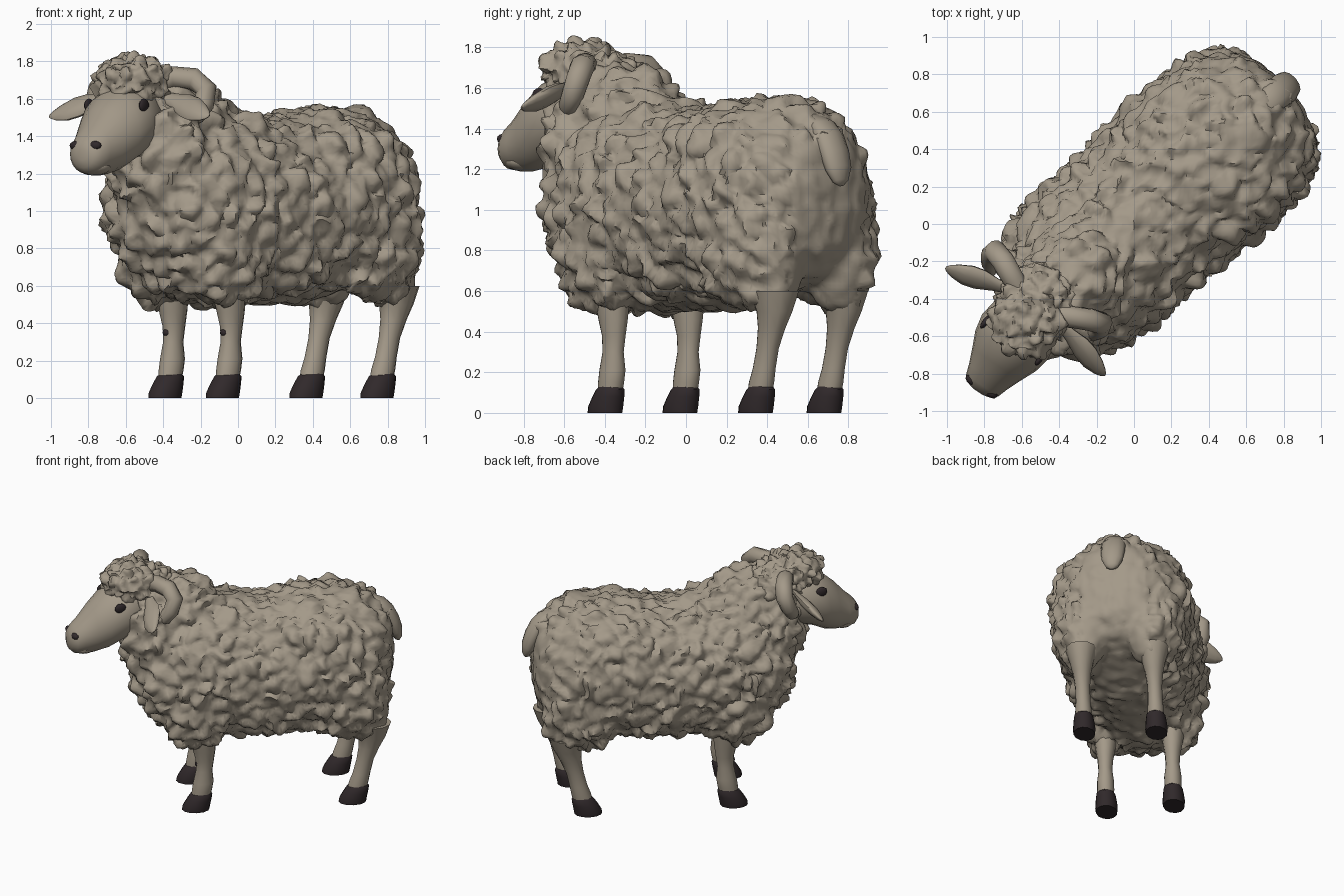
import bpy, bmesh, math
from mathutils import Vector, Matrix, noise

if "Cube" in bpy.data.objects:
    bpy.data.objects.remove(bpy.data.objects["Cube"])

UP = Vector((0, 0, 1))
BACK = Vector((.74, .67, 0)).normalized()      # body axis, towards the tail
LEFT = Vector((.67, -.74, 0)).normalized()     # towards the animal's left
HF = Vector((-.56, -.83, 0)).normalized()      # head direction
HL = Vector((.83, -.56, 0)).normalized()       # left of the head
POLL = Vector((-.58, -.52, 0))


def body(s, t, z):
    return BACK * s + LEFT * t + UP * z


def head(l, d, z):
    return POLL + HL * l + HF * d + UP * z


def material(name, rgb):
    m = bpy.data.materials.new(name)
    m.diffuse_color = (*rgb, 1)
    m.use_nodes = True
    m.node_tree.nodes["Principled BSDF"].inputs["Base Color"].default_value = m.diffuse_color
    return m


CREAM = material("wool_cream", (.37, .32, .25))
DARK = material("hoof_dark", (.03, .022, .024))


def finish(name, bm, mat, angle=45):
    bmesh.ops.recalc_face_normals(bm, faces=bm.faces[:])
    me = bpy.data.meshes.new(name)
    bm.to_mesh(me)
    bm.free()
    ob = bpy.data.objects.new(name, me)
    bpy.context.collection.objects.link(ob)
    me.materials.clear()
    me.materials.append(mat)
    bpy.ops.object.select_all(action='DESELECT')
    ob.select_set(True)
    bpy.context.view_layer.objects.active = ob
    bpy.ops.object.shade_smooth_by_angle(angle=math.radians(angle))
    return ob


def loft(bm, stations, n=16):
    """Closed skin over elliptical rings given as (centre, side vector, up vector)."""
    rings = []
    for c, a, b in stations:
        rings.append([bm.verts.new(c + a * math.cos(k * math.tau / n) + b * math.sin(k * math.tau / n))
                      for k in range(n)])
    for p, q in zip(rings, rings[1:]):
        for k in range(n):
            bm.faces.new((p[k], p[(k + 1) % n], q[(k + 1) % n], q[k]))
    bm.faces.new(rings[0][::-1])
    bm.faces.new(rings[-1])


def ball(bm, c, a, b, u, seg=20):
    m = Matrix((a, b, u)).transposed().to_4x4()
    m.translation = c
    bmesh.ops.create_uvsphere(bm, u_segments=seg, v_segments=seg // 2, radius=1, matrix=m)


def fleece(name, bm, voxel, amp, freq, mask):
    """Fuse overlapping forms, then ruffle them into woolly clumps."""
    ob = finish(name + "_form", bm, CREAM)
    rm = ob.modifiers.new("fuse", 'REMESH')
    rm.mode, rm.voxel_size = 'VOXEL', voxel
    sm = ob.modifiers.new("soften", 'SMOOTH')
    sm.factor, sm.iterations = .5, 6
    ev = ob.evaluated_get(bpy.context.evaluated_depsgraph_get())
    out = bmesh.new()
    out.from_mesh(ev.to_mesh())
    ev.to_mesh_clear()
    bpy.data.objects.remove(ob)
    out.normal_update()
    moves = []
    for v in out.verts:
        p = v.co * freq
        d = noise.voronoi(p * 7.5 + noise.noise_vector(p * 6) * .6)[0]
        h = min(d[1] - d[0], .6) * .11 - .018 + noise.noise(p * 15) * .025
        side = noise.noise_vector(p * 14) * .026
        moves.append((v.normal * h + side) * amp * mask(v.co))
    for v, m in zip(out.verts, moves):
        v.co += m
    return finish(name, out, CREAM, 60)


# Fleece of the trunk: rows are (s, half width, bottom, top)
trunk = [(-.70, .18, .85, 1.15), (-.65, .32, .70, 1.32), (-.54, .42, .58, 1.50), (-.36, .46, .50, 1.58),
         (-.1, .47, .49, 1.55), (.15, .48, .50, 1.50), (.4, .50, .50, 1.54), (.62, .50, .55, 1.56),
         (.82, .46, .62, 1.54), (.97, .36, .68, 1.47), (1.06, .24, .80, 1.36), (1.09, .12, .95, 1.22)]
bm = bmesh.new()
loft(bm, [(body(s, 0, (lo + hi) / 2), LEFT * w, UP * (hi - lo) / 2) for s, w, lo, hi in trunk], 28)
for e in (-1, 1):
    # shoulders, thighs and hip bulk
    ball(bm, body(-.32, .25 * e, .84), BACK * .29, LEFT * .2, UP * .36)
    ball(bm, body(.74, .28 * e, .88), BACK * .29, LEFT * .19, UP * .38)
    ball(bm, body(.87, .23 * e, .82), BACK * .18, LEFT * .18, UP * .34)
    ball(bm, body(.55, .25 * e, 1.2), BACK * .42, LEFT * .23, UP * .29)
    ball(bm, body(.2, .24 * e, .95), BACK * .5, LEFT * .24, UP * .38)
# neck and bib
ball(bm, body(-.46, 0, 1.44), BACK * .36, LEFT * .28, UP * .28)
ball(bm, body(-.60, .02, 1.3), BACK * .25, LEFT * .34, UP * .36)
ball(bm, body(-.55, 0, 1.0), BACK * .21, LEFT * .42, UP * .33)


def bald(p):
    s, t = p.dot(BACK), abs(p.dot(LEFT))
    if (s > .9 and t < .24 and p.z < 1.35) or (s > .55 and t < .2 and p.z < .9):
        return .25
    if p.z < .62 and t < .22 and s > -.2:
        return .4
    return 1


fleece("body_fleece", bm, .026, .8, 1.0, bald)

# Woolly cap on the head
bm = bmesh.new()
ball(bm, head(0, -.02, 1.695), HL * .205, HF * .215, UP * .135)
ball(bm, head(0, -.15, 1.61), HL * .21, HF * .2, UP * .17)
fleece("head_fleece", bm, .018, .65, 1.5, lambda p: 1)

# Face: rows are (forward, centre height, half width, half height)
face = [(-.12, 1.49, .13, .15), (-.02, 1.485, .195, .2), (.1, 1.46, .213, .205), (.19, 1.42, .195, .21),
        (.28, 1.37, .155, .18), (.36, 1.325, .122, .135), (.415, 1.305, .104, .105), (.445, 1.30, .07, .07),
        (.455, 1.30, .03, .03)]
bm = bmesh.new()
loft(bm, [(head(0, d, z), HL * w, UP * h) for d, z, w, h in face], 20)
finish("face", bm, CREAM, 60)

# Mouth lip
bm = bmesh.new()
ball(bm, head(0, .34, 1.24), HL * .1, HF * .09, UP * .05, 16)
finish("lower_lip", bm, CREAM)

for e, tag in ((1, "left"), (-1, "right")):
    # eyes and nostrils
    bm = bmesh.new()
    ball(bm, head(.177 * e, .125, 1.565), HL * .016, HF * .042, UP * .036, 14)
    finish(tag + "_eye", bm, DARK)
    bm = bmesh.new()
    ball(bm, head(.06 * e, .42, 1.35), HL * .04, HF * .026, UP * .025, 12)
    finish(tag + "_nostril", bm, DARK)

    # leaf shaped ears
    bm = bmesh.new()
    a, b = head(.17 * e, -.09, 1.61), head(.515 * e, .0, 1.51)
    flat = Vector((0, 0, .72)) - HF * .68
    thin = (b - a).normalized().cross(flat)
    loft(bm, [(a.lerp(b, f), flat * w, thin * w * .45) for f, w in
              ((0, .035), (.2, .05), (.45, .08), (.65, .082), (.85, .055), (.95, .03), (1, .01))], 10)
    finish(tag + "_ear", bm, CREAM, 60)

    # curled horns
    path = [head(l * e, d, z) for l, d, z in ((.08, -.1, 1.67), (.18, -.15, 1.715), (.28, -.2, 1.705),
            (.345, -.22, 1.65), (.35, -.19, 1.57), (.33, -.15, 1.51), (.29, -.11, 1.47))]
    bm = bmesh.new()
    st = []
    for i, (c, r) in enumerate(zip(path, (.055, .06, .062, .06, .056, .048, .02))):
        tan = (path[min(i + 1, 6)] - path[max(i - 1, 0)]).normalized()
        u = tan.cross(HF).normalized()
        st.append((c, u * r, tan.cross(u) * r))
    loft(bm, st, 10)
    finish(tag + "_horn", bm, CREAM, 60)

# Legs: rows are (s, height, radius)
front = [(-.285, .09, .06), (-.275, .15, .064), (-.265, .21, .064), (-.26, .30, .052), (-.255, .38, .058),
         (-.26, .46, .072), (-.27, .58, .09)]
rear = [(.79, .09, .06), (.805, .15, .062), (.825, .22, .056), (.85, .32, .055), (.88, .42, .068),
        (.90, .5, .088), (.90, .6, .12)]
hoof = [(-.025, 0, .098, .076), (-.02, .03, .098, .08), (.0, .08, .088, .074), (.015, .115, .078, .068),
        (.02, .135, .055, .055)]
for nm, rows, foot, t, ds in (("front_left", front, -.295, .24, -.01), ("front_right", front, -.295, -.24, .01),
                              ("rear_left", rear, .785, .245, .02), ("rear_right", rear, .78, -.26, -.03)):
    bm = bmesh.new()
    loft(bm, [(body(s + ds, t, z), BACK * r * 1.12, LEFT * r * .95) for s, z, r in rows], 12)
    finish(nm + "_leg", bm, CREAM, 60)
    bm = bmesh.new()
    loft(bm, [(body(foot + ds + o, t, z), BACK * a, LEFT * b) for o, z, a, b in hoof], 12)
    finish(nm + "_hoof", bm, DARK, 40)
    if rows is front:
        # small dark mark on the shin
        bm = bmesh.new()
        ball(bm, body(-.314 + ds, t, .35), BACK * .012, LEFT * .022, UP * .018, 10)
        finish(nm + "_shin_mark", bm, DARK)

# Tail lying over the rump
bm = bmesh.new()
loft(bm, [(body(s, 0, z), LEFT * w, (BACK * .9 + UP * .4) * w * .65) for s, z, w in
          ((.93, 1.46, .05), (1.0, 1.42, .075), (1.05, 1.36, .085), (1.09, 1.28, .085),
           (1.12, 1.2, .075), (1.135, 1.14, .045), (1.14, 1.12, .015))], 12)
finish("tail", bm, CREAM, 60)
